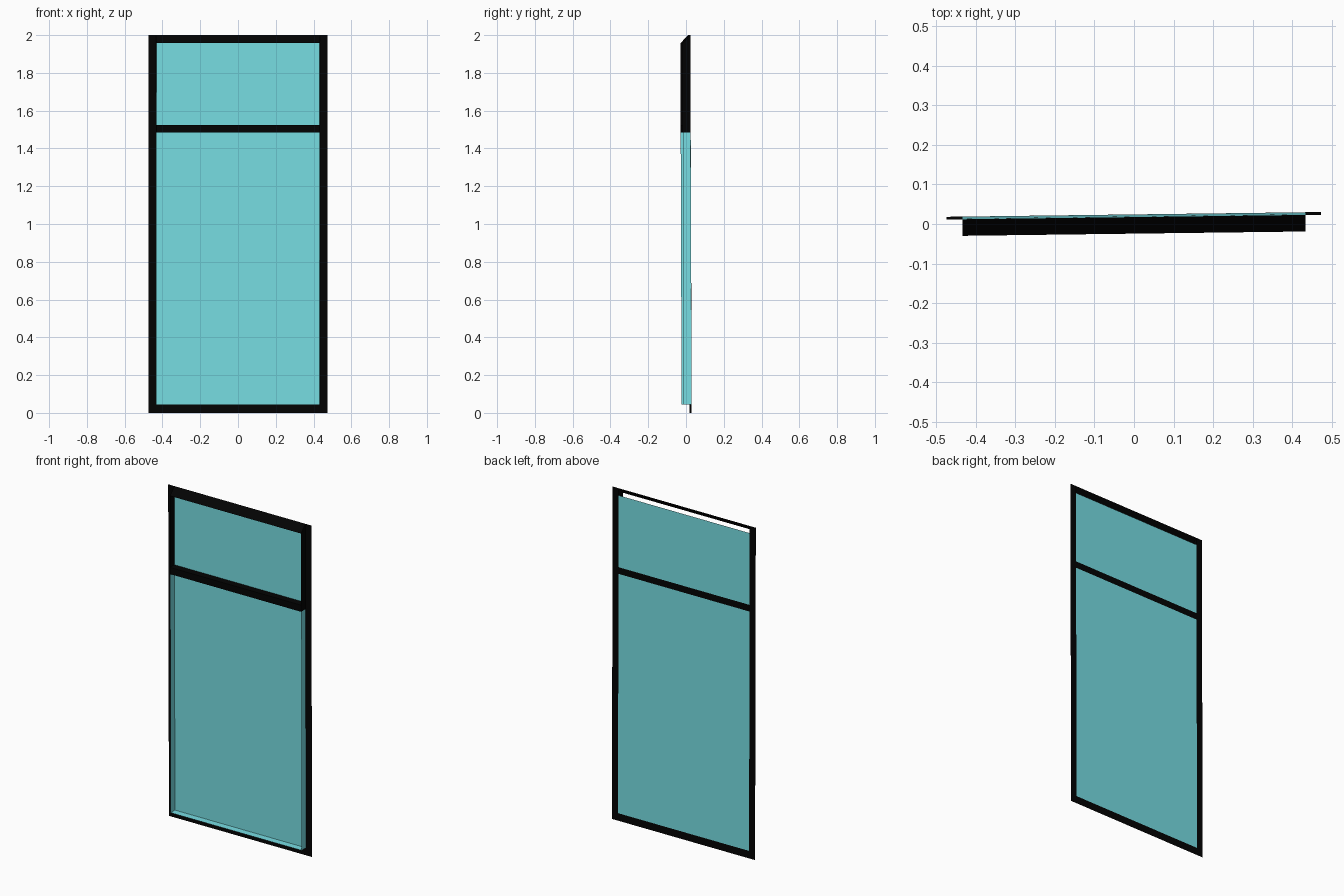
import bpy, math

if "Cube" in bpy.data.objects:
    bpy.data.objects.remove(bpy.data.objects["Cube"])

# overall sizes
W, IN = 0.473, 0.433            # half width outside / of the opening
BACK, FRONT = 0.0242, -0.0175   # rear sheet and front rim of the reveal
SILL, T0, T1, HEAD, TOP = 0.045, 1.485, 1.525, 1.957, 2.0
TURN = math.atan(0.0127)        # the whole panel is turned very slightly
LEAN = 0.0035                   # and leans a touch forward


def material(name, color):
    m = bpy.data.materials.new(name)
    m.diffuse_color = color
    m.use_nodes = True
    m.node_tree.nodes["Principled BSDF"].inputs["Base Color"].default_value = m.diffuse_color
    return m


black = material("black_frame", (0.0008, 0.0008, 0.0008, 1))
teal = material("teal_glass", (0.185, 0.73, 0.77, 1))


def part(name, faces, mat):
    """Flat sheets given as lists of corner points."""
    verts, polys = [], []
    for f in faces:
        polys.append(list(range(len(verts), len(verts) + len(f))))
        verts += f
    me = bpy.data.meshes.new(name)
    me.from_pydata(verts, [], polys)
    me.materials.append(mat)
    ob = bpy.data.objects.new(name, me)
    ob.rotation_euler = (LEAN, 0, TURN)
    bpy.context.collection.objects.link(ob)
    return ob


def upright(x0, x1, z0, z1, y=BACK):
    return [(x0, y, z0), (x1, y, z0), (x1, y, z1), (x0, y, z1)]


def ledge(z_front, z_back):
    return [(-IN, FRONT, z_front), (IN, FRONT, z_front),
            (IN, BACK, z_back), (-IN, BACK, z_back)]


def side(x, z0, z_front, z_back):
    return [(x, FRONT, z0), (x, BACK, z0), (x, BACK, z_back), (x, FRONT, z_front)]


# rear flange: two stiles and bottom rail
for s, label in ((-1, "left"), (1, "right")):
    xs = sorted((s * IN, s * W))
    part(label + "_stile", [upright(*xs, 0, TOP)], black)
    # reveal walls: glass below the transom, black above it
    part(label + "_lower_wall", [side(s * IN, SILL, T0, T0)], teal)
    part(label + "_upper_wall", [side(s * IN, T0, HEAD, TOP)], black)
part("bottom_rail", [upright(-IN, IN, 0, SILL)], black)

# sloping head rail, open behind
part("head_rail", [ledge(HEAD, TOP)], black)

# transom bar between the panes
part("transom", [upright(-IN, IN, T0, T1), upright(-IN, IN, T0, T1, FRONT),
                 ledge(T0, T0), ledge(T1, T1)], black)

# glazing
part("lower_pane", [upright(-IN, IN, SILL, T0)], teal)
part("lower_sill", [ledge(SILL, SILL)], teal)
part("upper_pane", [upright(-IN, IN, T1, HEAD)], teal)
